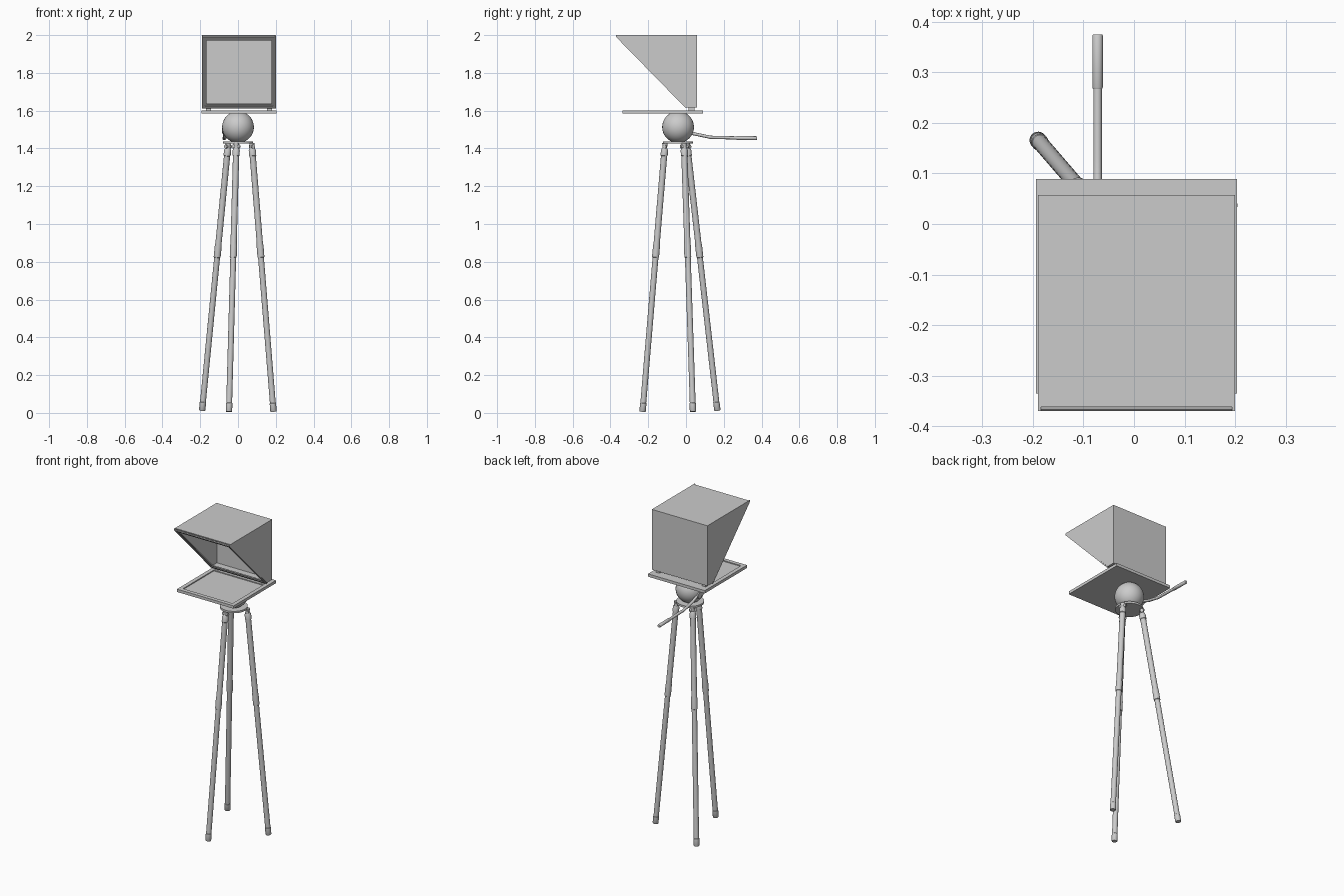
import bpy, bmesh, math
from mathutils import Vector

if "Cube" in bpy.data.objects:
    bpy.data.objects.remove(bpy.data.objects["Cube"])

CX = 0.005        # centre line of hood and tray
HEAD_Y = -0.042   # centre of tripod head


def finish(name, bm, smooth=False):
    bmesh.ops.recalc_face_normals(bm, faces=bm.faces)
    me = bpy.data.meshes.new(name)
    bm.to_mesh(me)
    bm.free()
    ob = bpy.data.objects.new(name, me)
    bpy.context.collection.objects.link(ob)
    if smooth:
        bpy.ops.object.select_all(action='DESELECT')
        ob.select_set(True)
        bpy.context.view_layer.objects.active = ob
        bpy.ops.object.shade_smooth_by_angle(angle=math.radians(35))
    return ob


def box(name, lo, hi):
    bm = bmesh.new()
    bmesh.ops.create_cube(bm, size=1)
    for v in bm.verts:
        v.co = [lo[i] + (v.co[i] + 0.5) * (hi[i] - lo[i]) for i in range(3)]
    return finish(name, bm)


def lathe(name, start, end, profile, sides=24):
    """Turn (distance, radius) pairs about the line start -> end."""
    start, end = Vector(start), Vector(end)
    rot = (end - start).to_track_quat('Z', 'Y')
    bm = bmesh.new()
    rings = []
    for d, r in profile:
        rings.append([bm.verts.new(start + rot @ Vector((
            r * math.cos(math.tau * i / sides), r * math.sin(math.tau * i / sides), d)))
            for i in range(sides)])
    for a, b in zip(rings, rings[1:]):
        for i in range(sides):
            j = (i + 1) % sides
            bm.faces.new((a[i], a[j], b[j], b[i]))
    bm.faces.new(rings[0])
    bm.faces.new(rings[-1])
    return finish(name, bm, True)


def prism(name, profile, x0, x1):
    """Extrude a (y, z) outline along x."""
    bm = bmesh.new()
    f = bm.faces.new([bm.verts.new((x0, y, z)) for y, z in profile])
    ext = bmesh.ops.extrude_face_region(bm, geom=[f])
    for v in ext['geom']:
        if isinstance(v, bmesh.types.BMVert):
            v.co.x = x1
    return finish(name, bm)


# Hood: hollow wedge made from five thin panels
X0, X1, T = CX - 0.195, CX + 0.195, 0.006
side = [(-0.37, 2.0), (0.057, 2.0), (0.057, 1.618), (0.004, 1.618), (-0.37, 1.992)]
prism("hood_side_left", side, X0, X0 + T)
prism("hood_side_right", side, X1 - T, X1)
box("hood_top", (X0 + T, -0.362, 2.0 - T), (X1 - T, 0.057, 2.0))
box("hood_back", (X0 + T, 0.057 - T, 1.618), (X1 - T, 0.057, 2.0 - T))
box("hood_floor", (X0 + T, 0.004, 1.618), (X1 - T, 0.057 - T, 1.618 + T))

# Slanted frame around the opening, with a narrower inner lip
def slanted_frame(name, inset, width, depth0, depth1):
    a, b = Vector((0, -0.37, 1.990)), Vector((0, 0.0, 1.612))
    along = (b - a).normalized()
    inward = Vector((0, -along.z, along.y))
    bm = bmesh.new()
    loops = []
    for ins, dep in ((inset, depth0), (inset, depth1),
                     (inset + width, depth1), (inset + width, depth0)):
        loop = []
        for x, p, s in ((X0 + ins, a, 1), (X1 - ins, a, 1), (X1 - ins, b, -1), (X0 + ins, b, -1)):
            q = p + along * ins * 1.3 * s + inward * dep
            loop.append(bm.verts.new((x, q.y, q.z)))
        loops.append(loop)
    for k in range(4):
        p, q = loops[k], loops[(k + 1) % 4]
        for i in range(4):
            j = (i + 1) % 4
            bm.faces.new((p[i], p[j], q[j], q[i]))
    finish(name, bm)


slanted_frame("hood_frame", 0.0, 0.014, 0.0, 0.006)
slanted_frame("hood_inner_lip", 0.012, 0.010, 0.003, 0.009)

# Small feet between hood and tray
for s, n in ((-1, "left"), (1, "right")):
    x = CX + s * 0.162
    box("hood_foot_" + n, (x - 0.013, 0.012, 1.600), (x + 0.013, 0.045, 1.620))

# Tray: slab with a recessed screen in front and a rear strip
TX0, TX1 = CX - 0.199, CX + 0.199
box("tray_base", (TX0, -0.335, 1.584), (TX1, 0.089, 1.596))
box("tray_rear_strip", (TX0, 0.0, 1.596), (TX1, 0.089, 1.602))
box("tray_front_rim", (TX0, -0.335, 1.596), (TX1, -0.31, 1.602))
for n, a in (("left", TX0), ("right", TX1 - 0.025)):
    box("tray_rim_" + n, (a, -0.31, 1.596), (a + 0.025, 0.0, 1.602))

# Ball head with flat top and bottom, and the disc beneath
R, BZ = 0.084, 1.513
ball = []
for i in range(17):
    z = -0.076 + 0.148 * i / 16
    ball.append((z, math.sqrt(R * R - z * z)))
lathe("ball_head", (0, HEAD_Y, BZ), (0, HEAD_Y, 2), ball, 32)
lathe("head_disc", (0, HEAD_Y, 1.426), (0, HEAD_Y, 2), [(0, 0.08), (0.012, 0.08)], 32)

# Pan handle: bent rod, grip, and pivot on the ball
path = [(-0.072, -0.03, 1.507), (-0.072, 0.04, 1.478), (-0.072, 0.13, 1.459), (-0.072, 0.30, 1.455)]
cu = bpy.data.curves.new("handle_rod", 'CURVE')
cu.dimensions = '3D'
cu.bevel_depth = 0.0085
cu.bevel_resolution = 4
cu.use_fill_caps = True
sp = cu.splines.new('POLY')
sp.points.add(len(path) - 1)
for p, c in zip(sp.points, path):
    p.co = (*c, 1)
bpy.context.collection.objects.link(bpy.data.objects.new("handle_rod", cu))
lathe("handle_grip", (-0.072, 0.267, 1.4555), (-0.072, 0.375, 1.454),
      [(0, 0.009), (0.003, 0.0105), (0.105, 0.0105), (0.108, 0.009)])
lathe("handle_pivot", (-0.084, -0.022, 1.500), (-0.05, -0.022, 1.500), [(0, 0.02), (0.034, 0.02)])

# Tripod legs: upper tube, collar, lower tube, rubber tip, hinge
legs = {"left": ((-0.053, 0.007), (-0.190, 0.166, 0.012)),
        "front": ((-0.009, -0.112), (-0.048, -0.230, 0.006)),
        "right": ((0.074, -0.010), (0.188, 0.037, 0.006))}
for n, (top, foot) in legs.items():
    foot, top = Vector(foot), Vector((*top, 1.410))
    L = (top - foot).length
    lathe("leg_" + n, foot, top, [
        (0, 0.015), (0.003, 0.017), (0.045, 0.017), (0.047, 0.0155), (0.82, 0.0155),
        (0.822, 0.0185), (0.88, 0.0185), (0.90, 0.0165), (L - 0.05, 0.0165),
        (L - 0.048, 0.019), (L - 0.02, 0.019), (L - 0.005, 0.012)])
    out = Vector((top.x, top.y - HEAD_Y, 0)).normalized()
    side_v = Vector((-out.y, out.x, 0)) * 0.02
    lathe("leg_hinge_" + n, top - side_v, top + side_v, [(0, 0.01), (0.04, 0.01)], 16)
    lathe("leg_bracket_" + n, top, top + Vector((0, 0, 1)), [(-0.01, 0.012), (0.018, 0.014)], 16)
